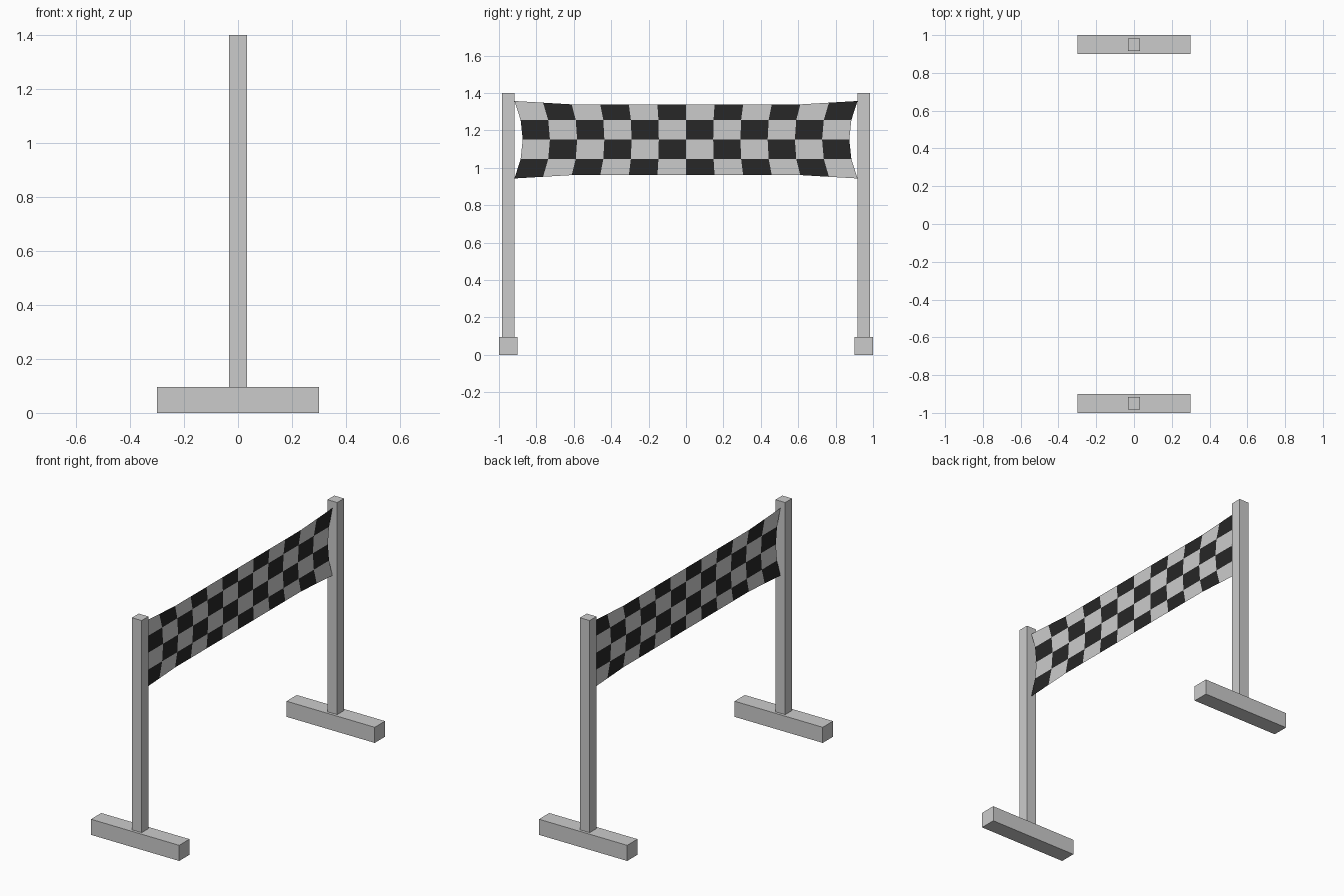
import bpy, bmesh

if "Cube" in bpy.data.objects:
    bpy.data.objects.remove(bpy.data.objects["Cube"])


def box(name, x, y, z):
    """Box from (min, max) ranges."""
    bpy.ops.mesh.primitive_cube_add(size=1, location=[(a + b) / 2 for a, b in (x, y, z)])
    ob = bpy.context.object
    ob.name = name
    ob.scale = [b - a for a, b in (x, y, z)]
    bpy.ops.object.transform_apply(location=False, rotation=False, scale=True)
    return ob


# Feet and upright posts, one pair at each end
for side, s in (("left", -1), ("right", 1)):
    box(side + "_foot", (-0.3, 0.3), sorted((0.9 * s, 1.0 * s)), (0, 0.096))
    box(side + "_post", (-0.033, 0.033), sorted((0.917 * s, 0.983 * s)), (0.096, 1.4))

# Checkered banner: single sheet, 12 x 4 squares, stretched at its corners
COLS, ROWS = 12, 4
row_half_width = [0.917, 0.884, 0.873, 0.884, 0.917]
row_height = [0.961, 1.047, 1.151, 1.255, 1.339]
dark = bpy.data.materials.new("dark_check")
dark.diffuse_color = (0.02, 0.02, 0.02, 1)
dark.use_nodes = True
dark.node_tree.nodes["Principled BSDF"].inputs["Base Color"].default_value = dark.diffuse_color

bm = bmesh.new()
grid = []
for r in range(ROWS + 1):
    row = []
    for c in range(COLS + 1):
        u = 2 * c / COLS - 1
        pull = 0.018 * max(0, abs(u) - 2 / 3) * 3
        z = row_height[r] + {0: -pull, ROWS: pull}.get(r, 0)
        row.append(bm.verts.new((0, u * row_half_width[r], z)))
    grid.append(row)
for r in range(ROWS):
    for c in range(COLS):
        f = bm.faces.new((grid[r][c], grid[r][c + 1], grid[r + 1][c + 1], grid[r + 1][c]))
        f.material_index = int((r + c) % 2 == 0)
mesh = bpy.data.meshes.new("banner")
bm.to_mesh(mesh)
bm.free()
mesh.materials.append(None)  # plain grey squares
mesh.materials.append(dark)
bpy.context.collection.objects.link(bpy.data.objects.new("banner", mesh))
